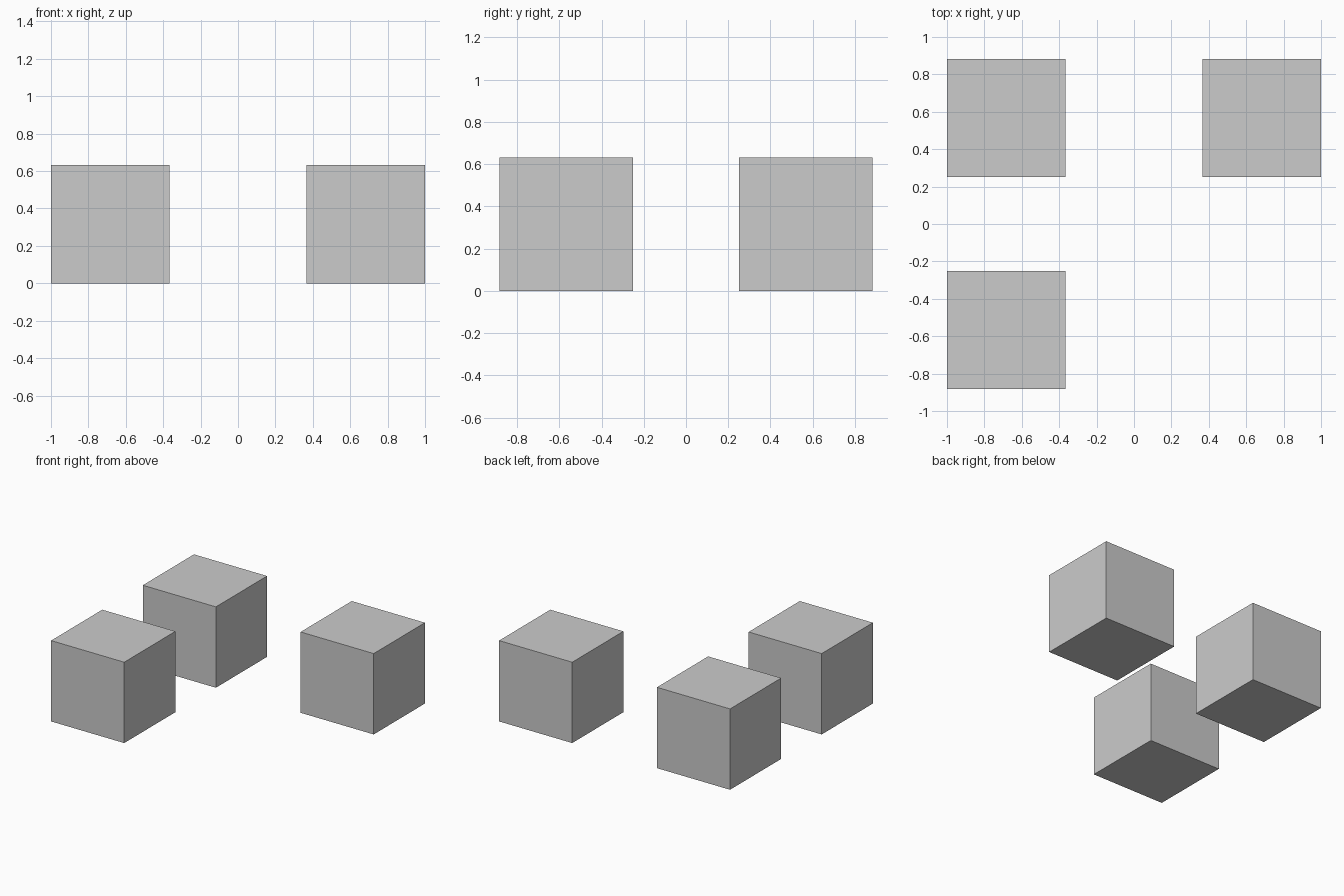
import bpy

if "Cube" in bpy.data.objects:
    bpy.data.objects.remove(bpy.data.objects["Cube"])

SIZE = 0.633
CX, CY = 1 - SIZE / 2, 0.567


def add_cube(name, x, y):
    bpy.ops.mesh.primitive_cube_add(size=SIZE, location=(x, y, SIZE / 2))
    bpy.context.object.name = name


# Three equal cubes on an L-shaped layout, front right corner left empty
for name, sx, sy in (("front_left_cube", -1, -1),
                     ("back_left_cube", -1, 1),
                     ("back_right_cube", 1, 1)):
    add_cube(name, sx * CX, sy * CY)
